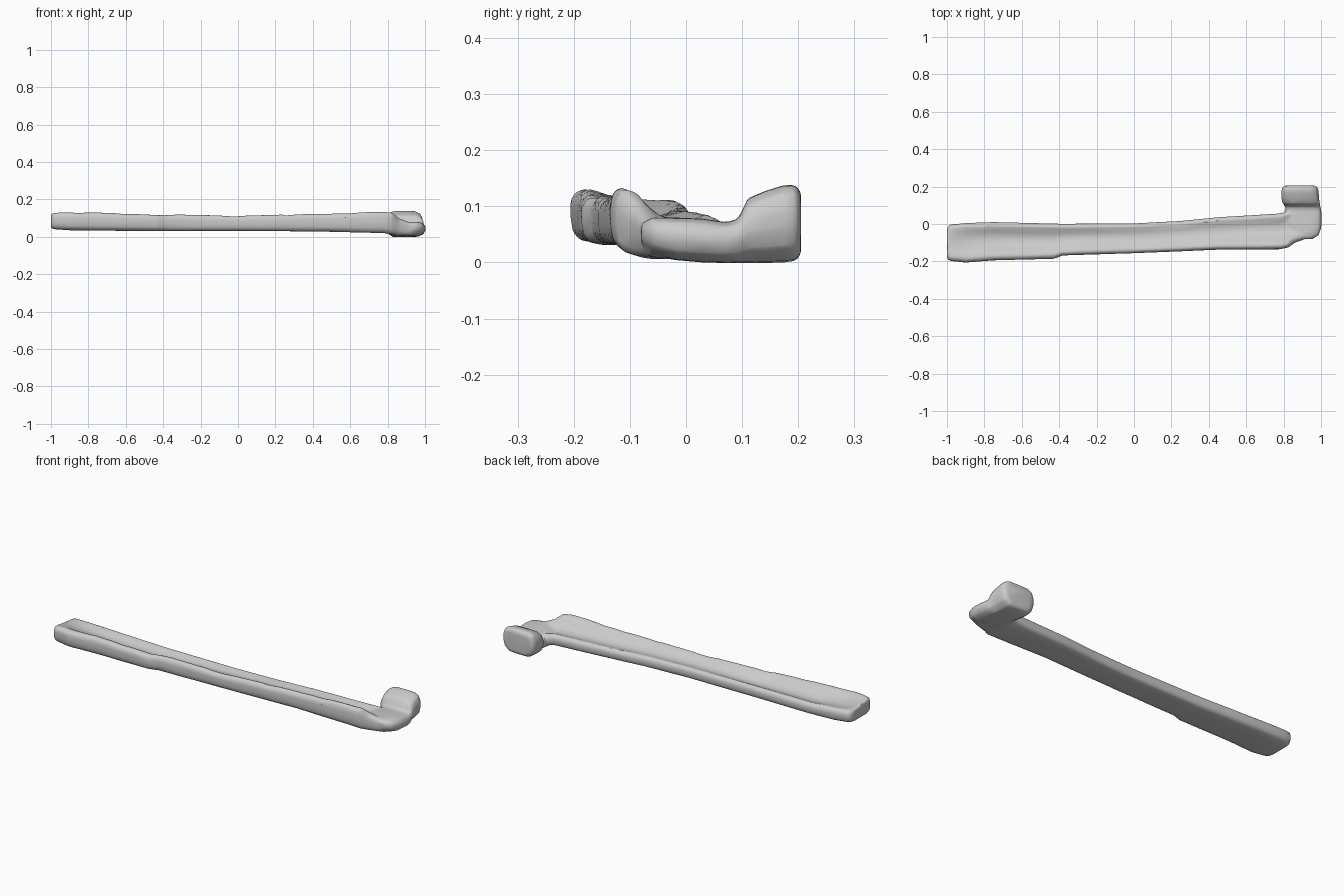
import bpy, bmesh, random
from mathutils import Vector

random.seed(4)


def lerp_table(rows, t):
    """Interpolate rows whose first column is the position."""
    for a, b in zip(rows, rows[1:]):
        if t <= b[0]:
            f = (t - a[0]) / (b[0] - a[0])
            return [p + (q - p) * f for p, q in zip(a, b)][1:]
    return list(rows[-1][1:])


def loft(bm, rings):
    loops = [[bm.verts.new(p) for p in ring] for ring in rings]
    faces = []
    for a, b in zip(loops, loops[1:]):
        n = len(a)
        for i in range(n):
            faces.append(bm.faces.new((a[i], a[(i + 1) % n], b[(i + 1) % n], b[i])))
    caps = [bm.faces.new(loops[0]), bm.faces.new(loops[-1])]
    faces += bmesh.ops.triangulate(bm, faces=caps)["faces"]
    bmesh.ops.recalc_face_normals(bm, faces=faces)


bm = bmesh.new()

# Long shaft: x, front y, back y, bottom z, front crest z, back crest z, groove depth
shaft = [
    (-1.00, -0.182, -0.022, 0.047, 0.122, 0.106, 0.000),
    (-0.985, -0.197, -0.004, 0.041, 0.130, 0.112, 0.006),
    (-0.90, -0.206, 0.005, 0.035, 0.133, 0.108, 0.022),
    (-0.75, -0.194, 0.010, 0.033, 0.129, 0.100, 0.032),
    (-0.43, -0.186, 0.002, 0.031, 0.119, 0.096, 0.030),
    (-0.38, -0.168, 0.001, 0.031, 0.119, 0.096, 0.028),
    (0.00, -0.156, 0.003, 0.031, 0.112, 0.094, 0.020),
    (0.25, -0.146, 0.016, 0.030, 0.118, 0.092, 0.020),
    (0.45, -0.137, 0.036, 0.028, 0.124, 0.090, 0.024),
    (0.78, -0.135, 0.056, 0.020, 0.133, 0.086, 0.032),
    (0.825, -0.126, 0.070, 0.012, 0.132, 0.080, 0.034),
    (0.86, -0.100, 0.070, 0.006, 0.098, 0.072, 0.016),
    (0.94, -0.072, 0.050, 0.008, 0.068, 0.068, 0.004),
]
# Section below the rim, then the grooved top: width fraction, height fraction
under = [(0.08, 0.05), (0.2, 0), (0.8, 0), (0.92, 0.06), (0.98, 0.2), (1, 0.45), (1, 0.7)]
rim = [0.97, 0.9, 0.8, 0.7, 0.6, 0.5, 0.4, 0.3, 0.2, 0.1, 0.03]
front = [(0, 0.75), (0, 0.45), (0.02, 0.2)]
stations = sorted({r[0] for r in shaft} | {-0.95 + 0.07 * i for i in range(25)})
rings = []
for x in stations:
    y0, y1, z0, zf, zb, dip = lerp_table(shaft, x)
    wob = random.uniform(-0.003, 0.003)
    ring = []
    for u, h in under + [(u, None) for u in rim] + front:
        top = zf + (zb - zf) * max(0, min(1, (u - 0.15) / 0.7))
        if h is None:
            z = top - dip * max(0, 1 - ((u - 0.52) / 0.34) ** 2)
            z += wob if u < 0.35 else 0
            z -= 0.008 if u in (rim[0], rim[-1]) else 0
        else:
            z = z0 + (top - z0) * h
        ring.append(Vector((x, y0 + (y1 - y0) * u, z)))
    rings.append(ring)
loft(bm, rings)

# Upturned foot: y, left x, right x, bottom z, top z
foot = [
    (-0.080, 0.86, 0.955, 0.034, 0.070),
    (-0.060, 0.83, 0.987, 0.016, 0.080),
    (-0.02, 0.81, 1.001, 0.004, 0.080),
    (0.03, 0.80, 1.003, 0.000, 0.078),
    (0.07, 0.81, 1.001, -0.001, 0.072),
    (0.092, 0.81, 0.997, -0.001, 0.076),
    (0.11, 0.795, 0.993, -0.001, 0.114),
    (0.14, 0.788, 0.989, -0.001, 0.127),
    (0.175, 0.788, 0.987, 0.000, 0.138),
    (0.196, 0.793, 0.982, 0.003, 0.138),
    (0.205, 0.81, 0.966, 0.016, 0.124),
]
oval = [(0.2, 0), (0.5, 0), (0.8, 0.02), (0.95, 0.2), (1, 0.45), (1, 0.68),
        (0.94, 0.9), (0.8, 0.99), (0.5, 1), (0.2, 0.99), (0.06, 0.9),
        (0, 0.68), (0, 0.42), (0.05, 0.16)]
loft(bm, [[Vector((x0 + (x1 - x0) * u, y, z0 + (z1 - z0) * h)) for u, h in oval]
          for y, x0, x1, z0, z1 in foot])

me = bpy.data.meshes.new("hooked_bar")
bm.to_mesh(me)
bm.free()
bar = bpy.data.objects.new("hooked_bar", me)
bpy.context.collection.objects.link(bar)
bpy.context.view_layer.objects.active = bar
bar.select_set(True)

# Fuse shaft and foot into one worn, lightly faceted skin
remesh = bar.modifiers.new("fuse", 'REMESH')
remesh.mode = 'VOXEL'
remesh.voxel_size = 0.006
soften = bar.modifiers.new("soften", 'SMOOTH')
soften.factor = 0.5
soften.iterations = 3
reduce = bar.modifiers.new("reduce", 'DECIMATE')
reduce.ratio = 0.04
for name in ("fuse", "soften", "reduce"):
    bpy.ops.object.modifier_apply(modifier=name)
bpy.ops.object.shade_smooth_by_angle(angle=0.5)
